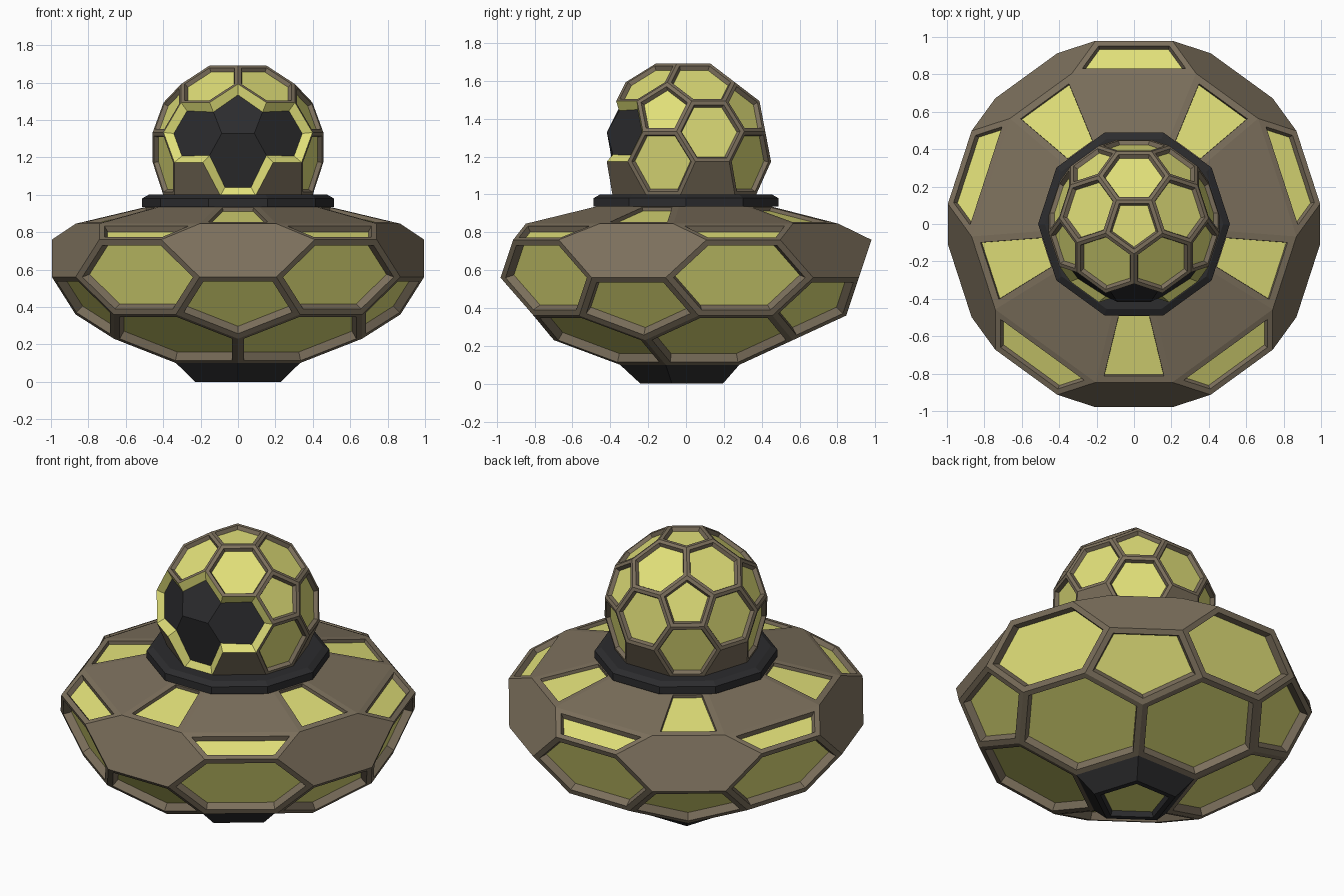
import bpy, bmesh, math
from mathutils import Vector

if "Cube" in bpy.data.objects:
    bpy.data.objects.remove(bpy.data.objects["Cube"])


def material(name, rgb):
    m = bpy.data.materials.new(name)
    m.diffuse_color = (*rgb, 1)
    m.use_nodes = True
    m.node_tree.nodes["Principled BSDF"].inputs["Base Color"].default_value = m.diffuse_color
    return m


MATS = [material("brown_shell", (0.20, 0.16, 0.107)),
        material("yellow_glass", (0.75, 0.74, 0.19)),
        material("black_metal", (0.025, 0.025, 0.027))]
SHELL, GLASS, BLACK = range(3)


def soccer_points(upper_angle):
    """Corners of a truncated icosahedron with unit edges and a pentagon at each pole."""
    R = 3 * 0.9510565
    ico = [Vector((0, 0, R)), Vector((0, 0, -R))]
    for k in range(5):
        for sign in (1, -1):
            a = math.radians(upper_angle * sign + 72 * k)
            r = 2 * R / math.sqrt(5)
            ico.append(Vector((r * math.cos(a), r * math.sin(a), sign * R / math.sqrt(5))))
    return [a + (b - a) / 3 for a in ico for b in ico if 2.9 < (a - b).length < 3.1]


def hull(points):
    bm = bmesh.new()
    for p in points:
        bm.verts.new(p)
    bmesh.ops.convex_hull(bm, input=bm.verts[:])
    bmesh.ops.dissolve_limit(bm, angle_limit=math.radians(2), verts=bm.verts[:], edges=bm.edges[:])
    bmesh.ops.recalc_face_normals(bm, faces=bm.faces[:])
    return bm


def taper_cap(bm, face, scale, z, mat):
    """Replace a flat face by tapered sides and a smaller cap; return both."""
    old = face.verts[:]
    bm.faces.remove(face)
    new = [bm.verts.new((v.co.x * scale, v.co.y * scale, z)) for v in old]
    n = len(old)
    sides = [bm.faces.new((old[i], old[(i + 1) % n], new[(i + 1) % n], new[i])) for i in range(n)]
    cap = bm.faces.new(new)
    for f in sides + [cap]:
        f.material_index = mat
    bm.normal_update()
    return sides, cap


def windows(bm, faces, rim, slope, depth):
    """Sunken glass pane inside a bevelled frame on each face."""
    bm.normal_update()
    bmesh.ops.inset_individual(bm, faces=faces, thickness=rim, use_even_offset=True)
    bmesh.ops.inset_individual(bm, faces=faces, thickness=slope, depth=-depth, use_even_offset=True)
    for f in faces:
        f.material_index = GLASS


def finish(bm, name):
    me = bpy.data.meshes.new(name)
    bm.to_mesh(me)
    bm.free()
    for m in MATS:
        me.materials.append(m)
    ob = bpy.data.objects.new(name, me)
    bpy.context.collection.objects.link(ob)
    return ob


# Body: flattened ball with its top cut off, then a shallow cone and a black foot
bm = hull([p for p in soccer_points(90) if p.z < 1.5])
levels = {-2.327: 0.10, -1.802: 0.23, -1.276: 0.36, -0.425: 0.56, 0.425: 0.76, 1.276: 0.845}
for v in bm.verts:
    key = min(levels, key=lambda k: abs(k - v.co.z))
    v.co = (v.co.x * 0.41, v.co.y * 0.41, levels[key])
bm.normal_update()
top = max(bm.faces, key=lambda f: f.calc_center_median().z)
bottom = min(bm.faces, key=lambda f: f.calc_center_median().z)
side_panes = [f for f in bm.faces if f not in (top, bottom)
              and not (len(f.verts) == 6 and f.calc_center_median().z > 0.65)]
strips = [f for f in side_panes if len(f.verts) == 4]
panes = [f for f in side_panes if len(f.verts) > 4]
cone, _ = taper_cap(bm, top, 0.54, 0.94, SHELL)
deck_panes = [f for f in cone if max(e.calc_length() for e in f.edges
              if all(v.co.z < 0.9 for v in e.verts)) < 0.5]
_, foot = taper_cap(bm, bottom, 0.69, 0.0, BLACK)
windows(bm, panes, 0.032, 0.012, 0.045)
windows(bm, strips, 0.03, 0.008, 0.03)
windows(bm, deck_panes, 0.036, 0.002, 0.02)
windows(bm, [foot], 0.03, 0.01, 0.03)
finish(bm, "body")

# Head: smaller round ball with windows and a recessed black visor at the front
bm = hull([p for p in soccer_points(-90) if p.z > -1.5])
for v in bm.verts:
    v.co = v.co * 0.188 + Vector((0, 0, 1.253))
    if v.co.z < 1.05:
        v.co.z = 0.995
bm.normal_update()
visor, panes = [], []
for f in bm.faces:
    c = f.calc_center_median()
    if len(f.verts) in (5, 6):
        (visor if c.y < -0.25 and c.z < 1.5 else panes).append(f)
windows(bm, panes, 0.02, 0.01, 0.022)
edge = bmesh.ops.inset_region(bm, faces=visor, thickness=0.04, depth=-0.03,
                              use_boundary=True, use_even_offset=True)
for f in edge["faces"]:
    f.material_index = GLASS
for f in visor:
    f.material_index = BLACK
finish(bm, "head")

# Collar: ten-sided black ring between body and head
bm = bmesh.new()
base = bm.faces.new([bm.verts.new((0.513 * math.cos(k * math.pi / 5),
                                   0.513 * math.sin(k * math.pi / 5), 0.935)) for k in range(10)])
floor = base.copy()
floor.normal_flip()
_, cap = taper_cap(bm, base, 1.0, 0.98, BLACK)
taper_cap(bm, cap, 0.93, 1.0, BLACK)
floor.material_index = BLACK
bmesh.ops.remove_doubles(bm, verts=bm.verts[:], dist=0.0005)
finish(bm, "collar")
